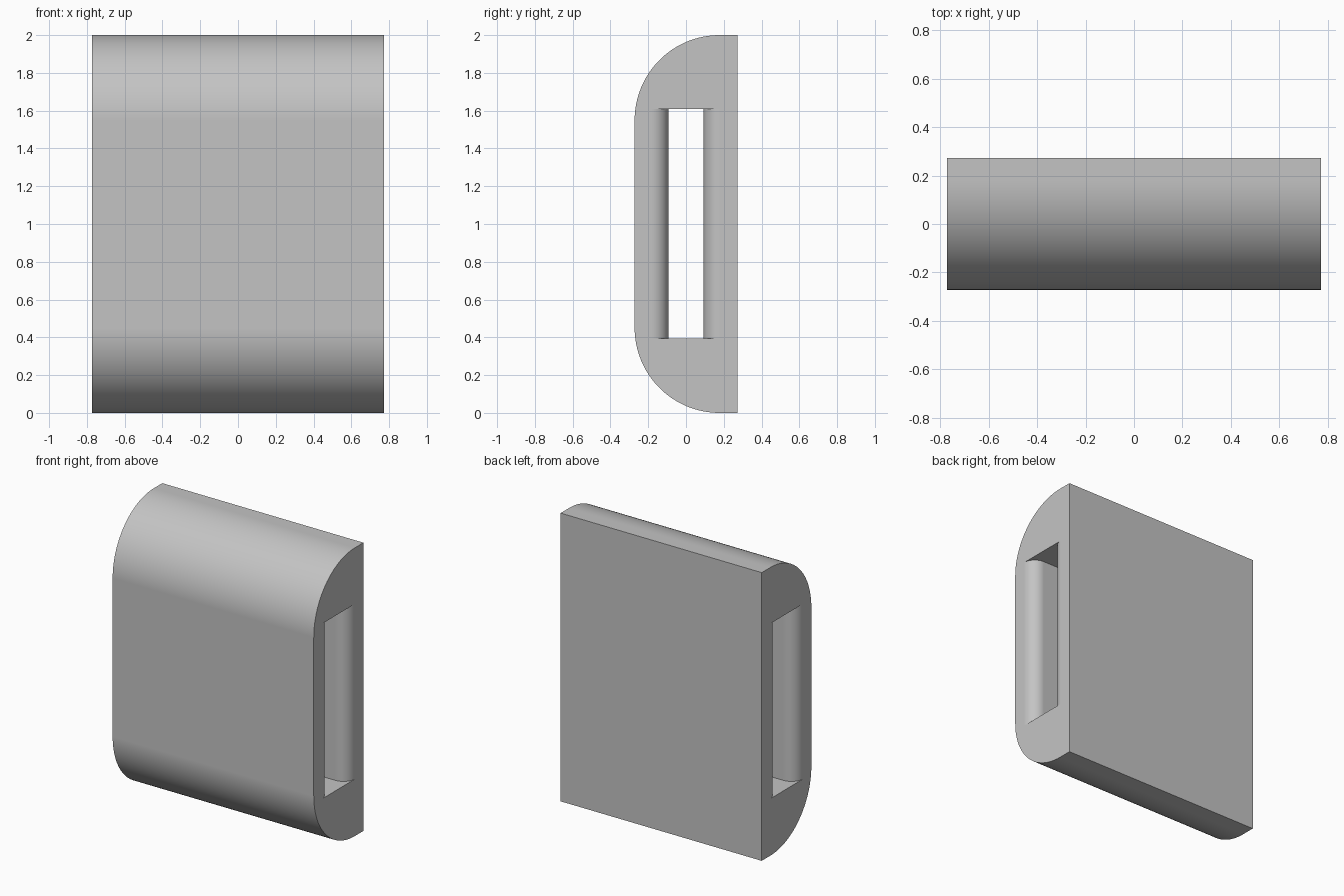
import bpy
import bmesh
from math import cos, sin, pi, radians
from mathutils import Vector

cube = bpy.data.objects.get("Cube")
if cube:
    bpy.data.objects.remove(cube, do_unlink=True)

HALF_X, HALF_Y, HEIGHT = 0.772, 0.272, 2.0
ROUND = 0.45                      # radius of the two front corners
SLOT_BOTTOM, SLOT_TOP = 0.395, 1.61
SLOT_HALF, FLARE = 0.093, 0.09    # narrow half width, mouth fillet radius

grey = bpy.data.materials.new("plain grey")
grey.diffuse_color = (0.55, 0.55, 0.55, 1)
grey.use_nodes = True
grey.node_tree.nodes["Principled BSDF"].inputs["Base Color"].default_value = (0.55, 0.55, 0.55, 1)


def arc(cx, cy, radius, start, end, steps):
    angles = [radians(start + (end - start) * i / steps) for i in range(steps + 1)]
    return [(cx + radius * cos(a), cy + radius * sin(a)) for a in angles]


def extrude_outline(name, points, direction):
    bm = bmesh.new()
    face = bm.faces.new([bm.verts.new(p) for p in points])
    result = bmesh.ops.extrude_face_region(bm, geom=[face])
    moved = [g for g in result["geom"] if isinstance(g, bmesh.types.BMVert)]
    bmesh.ops.translate(bm, verts=moved, vec=Vector(direction))
    bmesh.ops.recalc_face_normals(bm, faces=bm.faces[:])
    mesh = bpy.data.meshes.new(name)
    bm.to_mesh(mesh)
    bm.free()
    mesh.materials.append(grey)
    obj = bpy.data.objects.new(name, mesh)
    bpy.context.collection.objects.link(obj)
    return obj


# Body: side profile with rounded front corners, swept across the width
centre = ROUND - HALF_Y
profile = [(HALF_Y, 0), (HALF_Y, HEIGHT)]
profile += arc(centre, HEIGHT - ROUND, ROUND, 90, 180, 32)
profile += arc(centre, ROUND, ROUND, 180, 270, 32)
body = extrude_outline("rounded_body", [(-HALF_X, y, z) for y, z in profile],
                       (2 * HALF_X, 0, 0))

# Slot: plan outline whose mouths flare out to the side faces
mouth = SLOT_HALF + FLARE
quarter = arc(HALF_X - FLARE, mouth, FLARE, 270, 360, 16) + [(HALF_X + 0.1, mouth)]
right_half = [(x, -y) for x, y in reversed(quarter)] + quarter
outline = quarter + [(x, -y) for x, y in reversed(quarter)]
outline += [(-x, -y) for x, y in quarter] + [(-x, y) for x, y in reversed(quarter)]
cutter = extrude_outline("slot_cutter", [(x, y, SLOT_BOTTOM) for x, y in outline],
                         (0, 0, SLOT_TOP - SLOT_BOTTOM))
cutter.hide_render = True

# Cut the slot through the body
cut = body.modifiers.new("Slot", "BOOLEAN")
cut.operation = "DIFFERENCE"
cut.solver = "EXACT"
cut.object = cutter
bpy.ops.object.select_all(action="DESELECT")
body.select_set(True)
bpy.context.view_layer.objects.active = body
bpy.ops.object.modifier_apply(modifier=cut.name)
bpy.data.objects.remove(cutter, do_unlink=True)

# Smooth curves, crisp edges and evenly shaded flats
bpy.ops.object.shade_smooth_by_angle(angle=radians(20))
weighted = body.modifiers.new("Weighted Normals", "WEIGHTED_NORMAL")
weighted.keep_sharp = True
